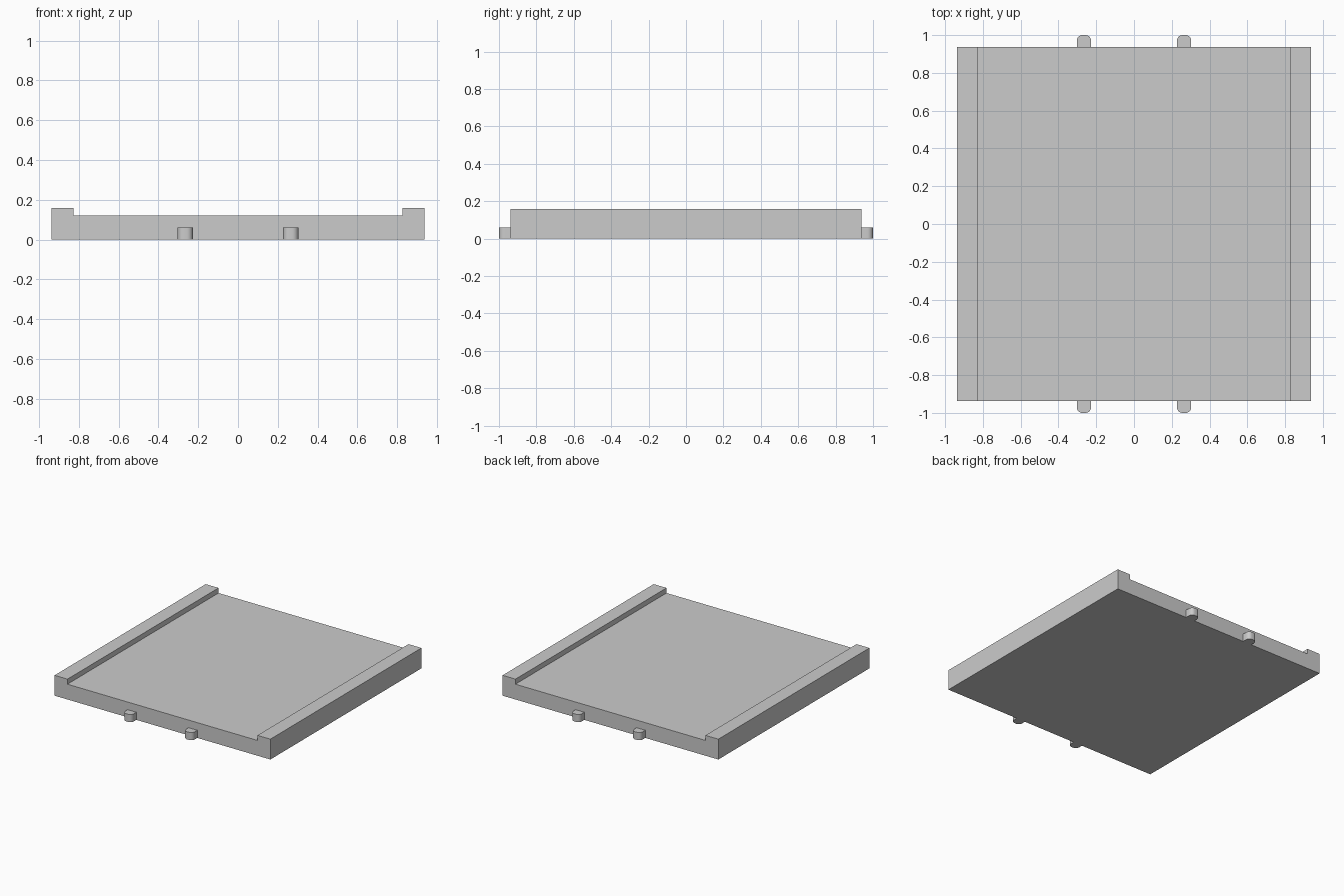
import bpy, bmesh, math
from mathutils import Vector

if "Cube" in bpy.data.objects:
    bpy.data.objects.remove(bpy.data.objects["Cube"])


def extrude_profile(name, points, direction):
    """Make a closed solid by sweeping a flat outline along a vector."""
    bm = bmesh.new()
    face = bm.faces.new([bm.verts.new(p) for p in points])
    res = bmesh.ops.extrude_face_region(bm, geom=[face], use_keep_orig=True)
    moved = [g for g in res["geom"] if isinstance(g, bmesh.types.BMVert)]
    bmesh.ops.translate(bm, verts=moved, vec=Vector(direction))
    bmesh.ops.recalc_face_normals(bm, faces=bm.faces)
    mesh = bpy.data.meshes.new(name)
    bm.to_mesh(mesh)
    bm.free()
    obj = bpy.data.objects.new(name, mesh)
    bpy.context.collection.objects.link(obj)
    return obj


# Plate with a raised rail along each side
HALF, RAIL_IN, FLOOR, RAIL_TOP = 0.938, 0.826, 0.12, 0.16
right = [(HALF, 0), (HALF, RAIL_TOP), (RAIL_IN, RAIL_TOP), (RAIL_IN, FLOOR)]
section = right + [(-x, z) for x, z in reversed(right)]
extrude_profile("tray_plate", [(x, -HALF, z) for x, z in section], (0, 2 * HALF, 0))

# Four locating pegs with rounded outer corners
PEG_X, PEG_HALF, PEG_H, R, STEPS = 0.265, 0.038, 0.06, 0.03, 8


def peg(name, cx, side):
    outline = [(-PEG_HALF, HALF), (PEG_HALF, HALF)]
    for corner, start in ((1, 0), (-1, math.pi / 2)):
        for i in range(STEPS + 1):
            a = start + math.pi / 2 * i / STEPS
            outline.append((corner * (PEG_HALF - R) + R * math.cos(a),
                            1 - R + R * math.sin(a)))
    obj = extrude_profile(name, [(cx + x, side * y, 0) for x, y in outline], (0, 0, PEG_H))
    bpy.ops.object.select_all(action='DESELECT')
    obj.select_set(True)
    bpy.context.view_layer.objects.active = obj
    bpy.ops.object.shade_smooth_by_angle(angle=math.radians(30))


for row, side in (("front", -1), ("back", 1)):
    for col, cx in (("left", -PEG_X), ("right", PEG_X)):
        peg(f"peg_{row}_{col}", cx, side)
